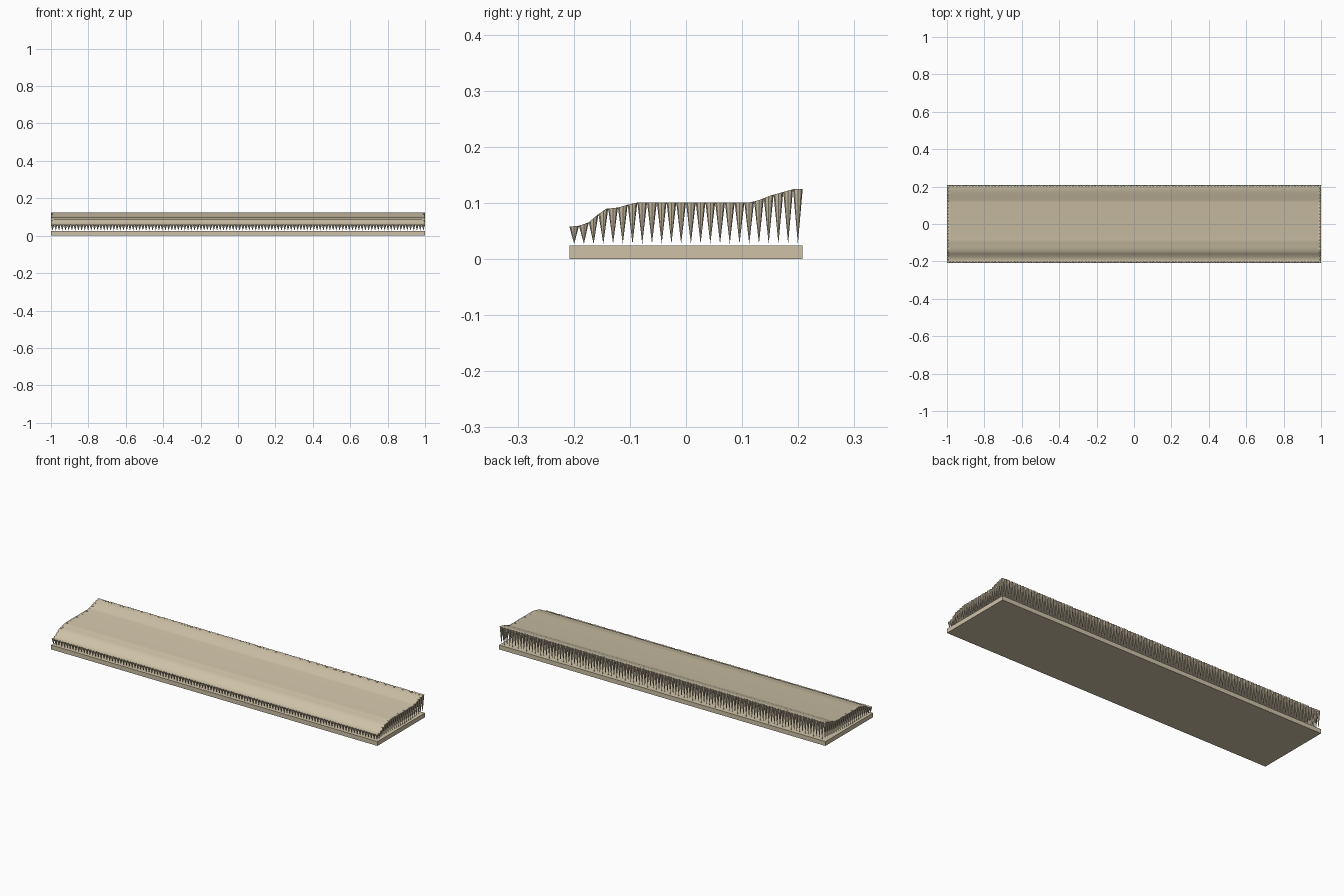
import bpy, bmesh, math

if "Cube" in bpy.data.objects:
    bpy.data.objects.remove(bpy.data.objects["Cube"])

mat = bpy.data.materials.new("warm beige")
mat.diffuse_color = (0.62, 0.54, 0.39, 1)
mat.use_nodes = True
mat.node_tree.nodes["Principled BSDF"].inputs["Base Color"].default_value = mat.diffuse_color

W, D = 1.0, 0.208          # half sizes
BASE_Z = 0.024
PROFILE = [(-0.208, 0.058), (-0.192, 0.059), (-0.174, 0.065), (-0.16, 0.077),
           (-0.143, 0.0895), (-0.12, 0.092), (-0.10, 0.098), (-0.085, 0.101),
           (0.115, 0.101), (0.13, 0.105), (0.15, 0.113), (0.175, 0.120),
           (0.193, 0.125), (0.208, 0.125)]


def height(y):
    for (y0, z0), (y1, z1) in zip(PROFILE, PROFILE[1:]):
        if y <= y1:
            t = max(0, (y - y0) / (y1 - y0))
            return z0 + (z1 - z0) * t
    return PROFILE[-1][1]


def finish(name, bm):
    mesh = bpy.data.meshes.new(name)
    bm.to_mesh(mesh)
    bm.free()
    obj = bpy.data.objects.new(name, mesh)
    bpy.context.collection.objects.link(obj)
    mesh.materials.append(mat)
    return obj


# flat base slab
bm = bmesh.new()
bmesh.ops.create_cube(bm, size=1)
for v in bm.verts:
    v.co = (v.co.x * 2 * W, v.co.y * 2 * D, (v.co.z + 0.5) * BASE_Z)
finish("base_slab", bm)

# curved top sheet, reaching the centre line of the fringe
NX, NY = 116, 24
sx, sy = 2 * W / NX, 2 * D / NY
R = sx / 2
bm = bmesh.new()
ye = D - R
ys = [-ye] + [y for y, z in PROFILE if abs(y) < ye - 0.004] + [ye]
loop = [(y, height(y) - 0.0004) for y in ys]
loop += [(y, z - 0.002) for y, z in reversed(loop)]
ends = [[bm.verts.new((x, y, z)) for y, z in loop] for x in (-W + R, W - R)]
n = len(loop)
for i in range(n):
    j = (i + 1) % n
    bm.faces.new((ends[0][i], ends[0][j], ends[1][j], ends[1][i]))
bm.faces.new(ends[0])
bm.faces.new(ends[1])
bmesh.ops.recalc_face_normals(bm, faces=bm.faces)
sheet = finish("curved_top_sheet", bm)
bpy.context.view_layer.objects.active = sheet
sheet.select_set(True)
bpy.ops.object.shade_smooth_by_angle(angle=math.radians(40))

# fringe of downward spikes around the rim
bm = bmesh.new()
SIDES = 8


def spike(x, y):
    tip = bm.verts.new((x, y, BASE_Z + 0.003))
    ring = []
    for k in range(SIDES):
        a = 2 * math.pi * k / SIDES
        py = y + R * math.sin(a)
        ring.append(bm.verts.new((x + R * math.cos(a), py, height(py))))
    mid = bm.verts.new((x, y, height(y)))
    for k in range(SIDES):
        a, b = ring[k], ring[(k + 1) % SIDES]
        bm.faces.new((b, a, tip))
        bm.faces.new((a, b, mid))


for i in range(NX):
    for j in range(NY):
        if i in (0, NX - 1) or j in (0, NY - 1):
            spike(-W + sx * (i + 0.5), -D + sy * (j + 0.5))
finish("spike_fringe", bm)
